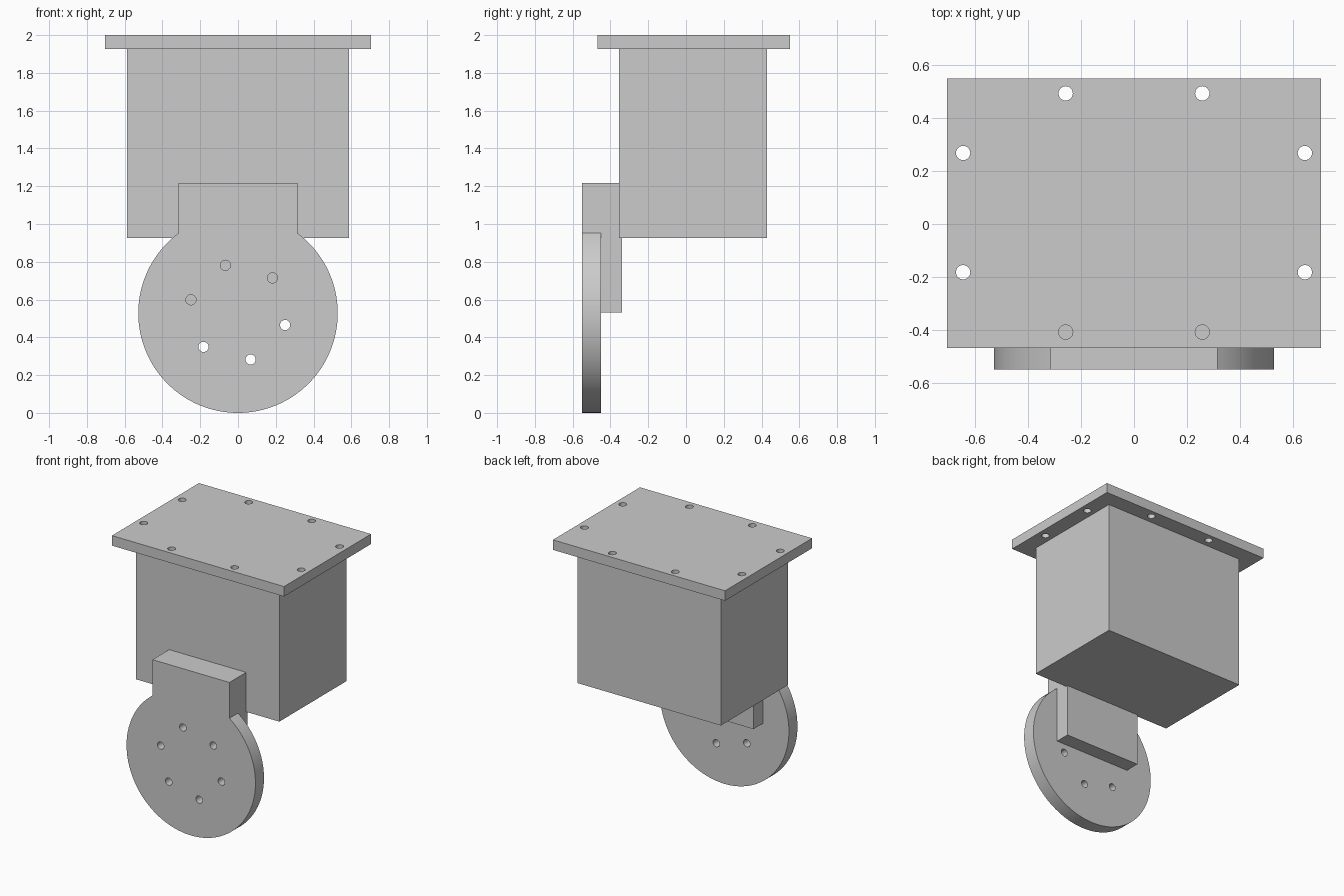
import bpy
import math

if "Cube" in bpy.data.objects:
    bpy.data.objects.remove(bpy.data.objects["Cube"])

grey = bpy.data.materials.new("plain grey")
grey.use_nodes = True
grey.diffuse_color = (0.6, 0.6, 0.6, 1)
grey.node_tree.nodes["Principled BSDF"].inputs["Base Color"].default_value = (0.6, 0.6, 0.6, 1)


def finish(name):
    obj = bpy.context.object
    obj.name = obj.data.name = name
    bpy.ops.object.transform_apply(location=True, rotation=True, scale=True)
    obj.data.materials.append(grey)
    return obj


def box(name, low, high):
    bpy.ops.mesh.primitive_cube_add(size=1, location=[(a + b) / 2 for a, b in zip(low, high)])
    bpy.context.object.scale = [b - a for a, b in zip(low, high)]
    return finish(name)


def cylinder(name, centre, radius, depth, sides, along_y=False):
    tilt = (math.pi / 2, 0, 0) if along_y else (0, 0, 0)
    bpy.ops.mesh.primitive_cylinder_add(vertices=sides, radius=radius, depth=depth,
                                        location=centre, rotation=tilt)
    return finish(name)


def combine(target, tool, operation):
    mod = target.modifiers.new(operation.title(), "BOOLEAN")
    mod.operation, mod.solver, mod.object = operation, "EXACT", tool
    bpy.context.view_layer.objects.active = target
    bpy.ops.object.modifier_apply(modifier=mod.name)
    bpy.data.objects.remove(tool)


def smooth(obj):
    bpy.ops.object.select_all(action="DESELECT")
    obj.select_set(True)
    bpy.context.view_layer.objects.active = obj
    bpy.ops.object.shade_smooth_by_angle(angle=math.radians(30))


HOLE = 0.027

# Main housing
box("housing", (-0.587, -0.355, 0.925), (0.587, 0.43, 1.93))

# Mounting plate with eight through holes
plate = box("mounting_plate", (-0.705, -0.468, 1.926), (0.705, 0.55, 2))
for side in (-1, 1):
    for x, y in ((0.258, 0.493), (0.258, -0.408), (0.645, 0.268), (0.645, -0.182)):
        combine(plate, cylinder("hole", (side * x, y, 1.96), HOLE, 0.2, 32), "DIFFERENCE")
smooth(plate)

# Round flange joined to its bracket block, with a ring of six holes
R = 0.528
flange = cylinder("flange_bracket", (0, -0.5, R), R, 0.1, 128, along_y=True)
combine(flange, box("block", (-0.315, -0.55, 0.532), (0.315, -0.339, 1.217)), "UNION")
for i in range(6):
    a = math.radians(45 + 60 * i)
    spot = (0.258 * math.cos(a), -0.5, R + 0.004 + 0.258 * math.sin(a))
    combine(flange, cylinder("hole", spot, HOLE, 0.102, 32, along_y=True), "DIFFERENCE")
smooth(flange)
